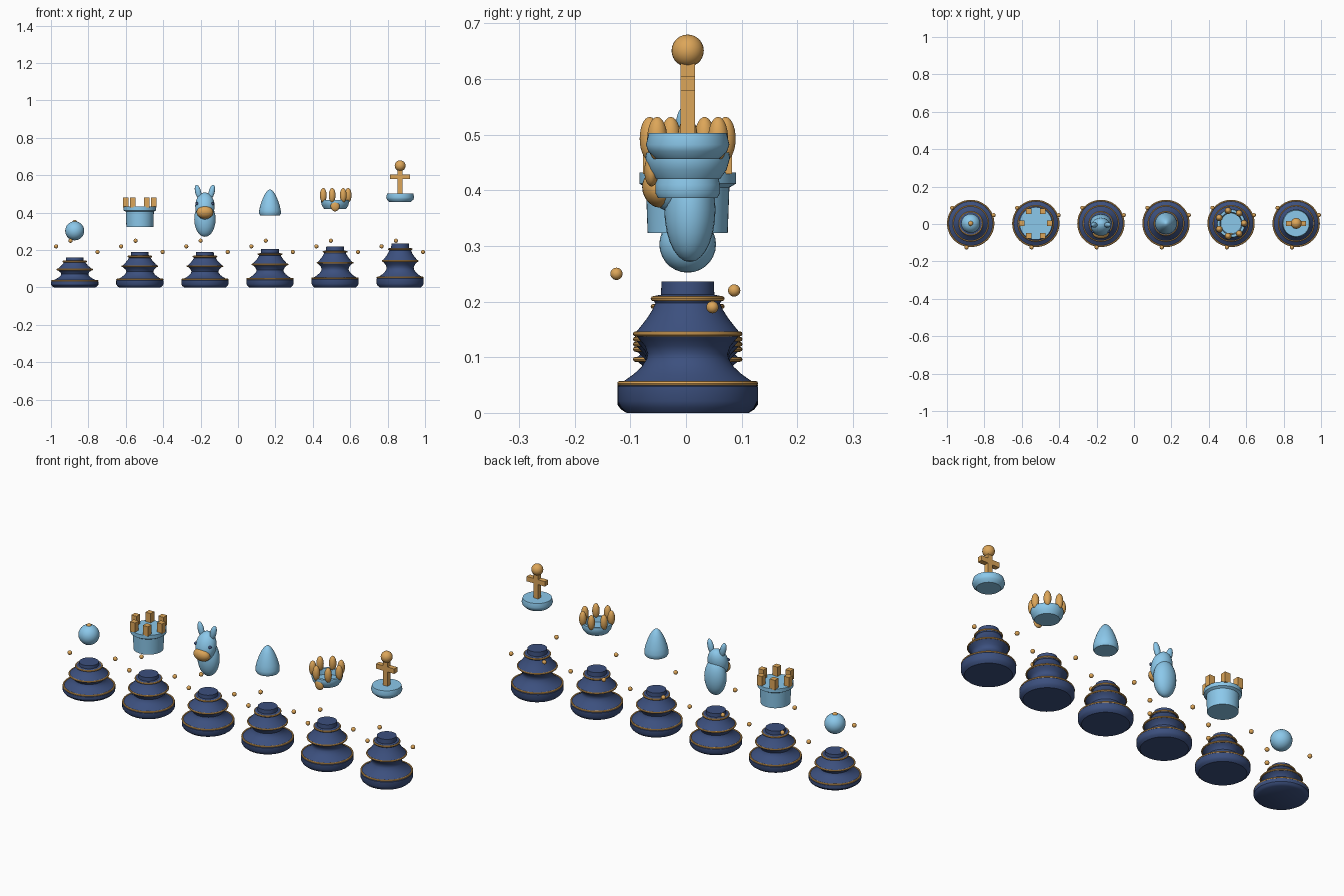
import bpy, bmesh, math
from mathutils import Matrix, Vector, Euler

if "Cube" in bpy.data.objects:
    bpy.data.objects.remove(bpy.data.objects["Cube"])


def material(name, rgb):
    m = bpy.data.materials.new(name)
    m.diffuse_color = (*rgb, 1)
    m.use_nodes = True
    m.node_tree.nodes["Principled BSDF"].inputs["Base Color"].default_value = m.diffuse_color
    return m


NAVY = material("navy", (0.045, 0.08, 0.21))
SKY = material("sky", (0.26, 0.58, 0.83))
GOLD = material("gold", (0.72, 0.38, 0.10))
CY = 0.003


def finish(bm, name, mat, loc, smooth=True):
    bmesh.ops.recalc_face_normals(bm, faces=bm.faces)
    me = bpy.data.meshes.new(name)
    bm.to_mesh(me)
    bm.free()
    ob = bpy.data.objects.new(name, me)
    bpy.context.collection.objects.link(ob)
    me.materials.append(mat)
    ob.location = loc
    if smooth:
        bpy.ops.object.select_all(action='DESELECT')
        ob.select_set(True)
        bpy.context.view_layer.objects.active = ob
        bpy.ops.object.shade_smooth_by_angle(angle=math.radians(35))
    return ob


def lathe(name, prof, mat, cx, n=48):
    bm = bmesh.new()
    vs = [bm.verts.new((r, 0, z)) for r, z in prof]
    es = [bm.edges.new(p) for p in zip(vs, vs[1:])]
    bmesh.ops.spin(bm, geom=vs + es, axis=(0, 0, 1), cent=(0, 0, 0),
                   angle=2 * math.pi, steps=n, use_duplicate=False)
    bmesh.ops.remove_doubles(bm, verts=bm.verts, dist=1e-5)
    return finish(bm, name, mat, (cx, CY, 0))


def ring(name, R, r, z, cx):
    prof = [(R + r * math.cos(a * math.pi / 4), z + r * math.sin(a * math.pi / 4)) for a in range(9)]
    return lathe(name, prof, GOLD, cx)


def ellipsoid(name, c, radii, mat, cx, rot=(0, 0, 0)):
    bm = bmesh.new()
    bmesh.ops.create_uvsphere(bm, u_segments=24, v_segments=14, radius=1)
    bm.transform(Euler(rot).to_matrix().to_4x4() @ Matrix.Diagonal((*radii, 1)))
    return finish(bm, name, mat, Vector((cx, CY, 0)) + Vector(c))


def box(name, c, size, mat, cx):
    bm = bmesh.new()
    bmesh.ops.create_cube(bm, size=1)
    bm.transform(Matrix.Diagonal((*size, 1)))
    return finish(bm, name, mat, Vector((cx, CY, 0)) + Vector(c), False)


# base profile: radius and fraction of the base height
BASE = [(0, 0), (0.110, 0), (0.120, 0.04), (0.126, 0.09), (0.126, 0.2), (0.121, 0.225),
        (0.112, 0.25), (0.097, 0.295), (0.083, 0.35), (0.074, 0.41), (0.072, 0.45),
        (0.077, 0.51), (0.087, 0.56), (0.093, 0.59), (0.093, 0.615), (0.086, 0.65),
        (0.074, 0.715), (0.064, 0.78), (0.058, 0.835), (0.062, 0.86), (0.060, 0.89),
        (0.048, 0.90), (0.047, 1), (0, 1)]

NAMES = ["pawn", "rook", "knight", "bishop", "queen", "king"]
HEIGHTS = [0.16, 0.19, 0.19, 0.205, 0.22, 0.236]
X = {}
for i, (nm, h) in enumerate(zip(NAMES, HEIGHTS)):
    cx = X[nm] = -0.873 + 0.348 * i
    lathe(nm + "_base", [(r, z * h) for r, z in BASE], NAVY, cx)
    for j, (R, f) in enumerate([(0.122, 0.225), (0.094, 0.602), (0.062, 0.87)]):
        ring(f"{nm}_band_{j}", R, 0.0045, f * h, cx)
    # small floating beads around the base
    for j in range(3):
        a = math.radians(20 + 120 * j)
        ellipsoid(f"{nm}_bead_{j}", (0.13 * math.cos(a), 0.13 * math.sin(a), (0.19, 0.22, 0.25)[j]),
                  (0.011,) * 3, GOLD, cx)

# pawn head
cx = X["pawn"]
ellipsoid("pawn_head", (0, 0, 0.303), (0.051,) * 3, SKY, cx)
ellipsoid("pawn_button", (0, 0, 0.35), (0.013, 0.013, 0.011), GOLD, cx)

# rook tower with six battlements
cx = X["rook"]
lathe("rook_tower", [(0, 0.323), (0.072, 0.323), (0.075, 0.405), (0.087, 0.412),
                     (0.087, 0.432), (0, 0.432)], SKY, cx)
for j in range(6):
    a = j * math.pi / 3
    box(f"rook_battlement_{j}", (0.075 * math.cos(a), 0.075 * math.sin(a), 0.455),
        (0.03, 0.03, 0.052), GOLD, cx)

# knight horse head
cx = X["knight"]
ellipsoid("knight_neck", (0, 0.004, 0.365), (0.057, 0.046, 0.094), SKY, cx)
ellipsoid("knight_head", (0, -0.018, 0.435), (0.052, 0.046, 0.075), SKY, cx, (-0.3, 0, 0))
ellipsoid("knight_muzzle", (0, -0.052, 0.402), (0.045, 0.029, 0.034), GOLD, cx, (0.4, 0, 0))
for s in (-1, 1):
    ellipsoid(f"knight_ear_{s}", (s * 0.036, -0.008, 0.51), (0.016, 0.014, 0.04), SKY, cx, (0, s * 0.25, 0))
    ellipsoid(f"knight_eye_{s}", (s * 0.042, -0.043, 0.448), (0.008,) * 3, NAVY, cx)

# bishop mitre
lathe("bishop_mitre", [(0, 0.386), (0.053, 0.386), (0.058, 0.395), (0.058, 0.41), (0.053, 0.435),
                       (0.043, 0.465), (0.031, 0.493), (0.018, 0.513), (0.008, 0.522), (0, 0.525)],
      SKY, X["bishop"])

# queen crown with seven points and a front jewel
cx = X["queen"]
lathe("queen_crown", [(0, 0.42), (0.058, 0.42), (0.07, 0.437), (0.076, 0.458), (0.074, 0.468),
                      (0.06, 0.468), (0.055, 0.44), (0, 0.44)], SKY, cx)
for j in range(7):
    a = j * 2 * math.pi / 7
    ellipsoid(f"queen_point_{j}", (0.07 * math.cos(a), 0.07 * math.sin(a), 0.493),
              (0.018, 0.018, 0.039), GOLD, cx)
ellipsoid("queen_jewel", (0, -0.065, 0.435), (0.024, 0.013, 0.028), GOLD, cx)

# king crown with cross and ball
cx = X["king"]
lathe("king_crown", [(0, 0.456), (0.056, 0.456), (0.071, 0.47), (0.075, 0.482), (0.07, 0.503),
                     (0, 0.503)], SKY, cx)
box("king_stem", (0, 0, 0.568), (0.027, 0.026, 0.13), GOLD, cx)
box("king_crossbar", (0, 0, 0.592), (0.106, 0.026, 0.026), GOLD, cx)
ellipsoid("king_ball", (0, 0, 0.651), (0.029,) * 3, GOLD, cx)
